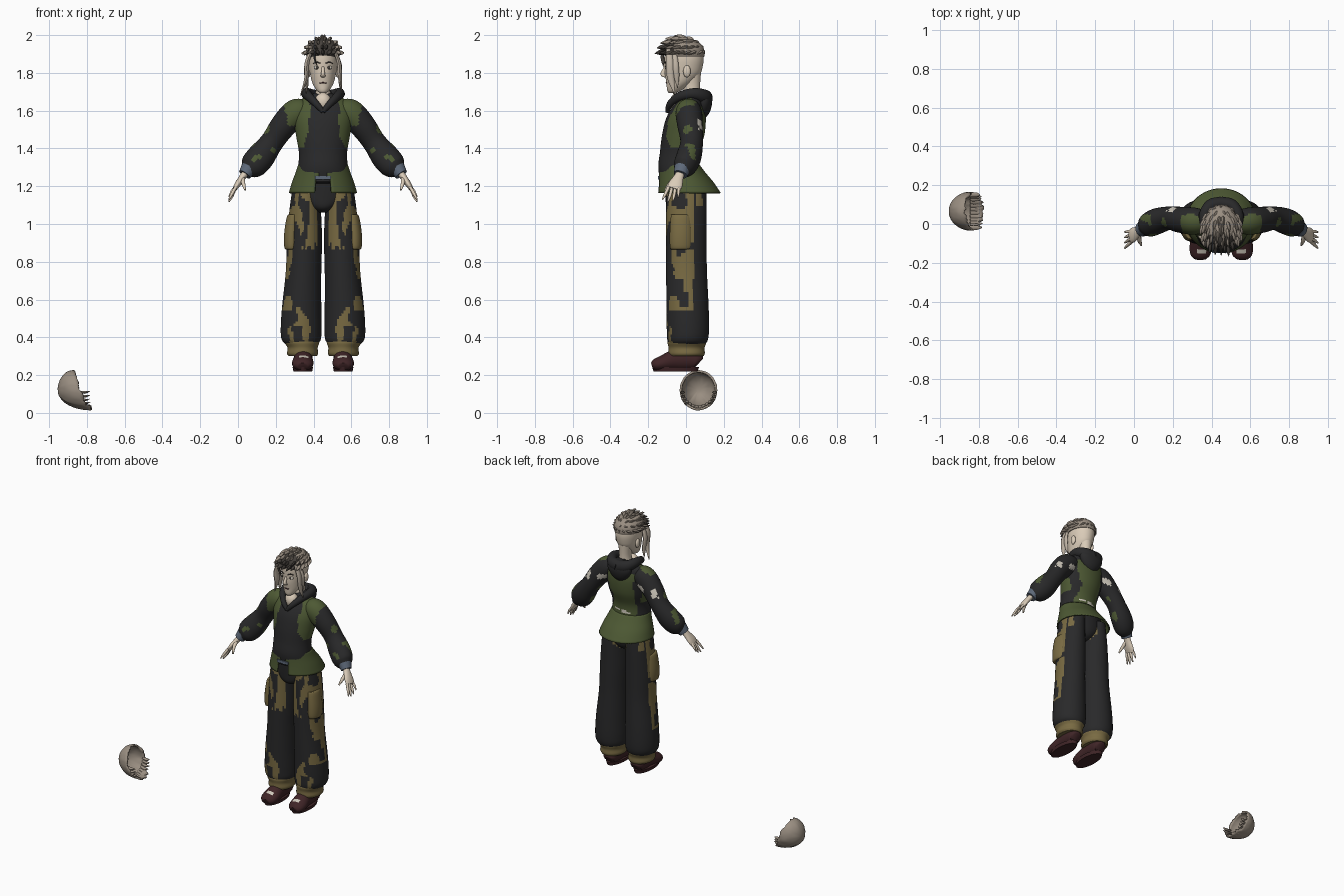
import bpy, bmesh, math, random
from mathutils import Vector, noise

random.seed(4)
CX = 0.45  # the figure stands right of the origin
COLOURS = {
    "black cloth": (0.022, 0.022, 0.023), "olive green": (0.075, 0.10, 0.034),
    "khaki": (0.19, 0.145, 0.055), "skin": (0.70, 0.60, 0.48),
    "hair taupe": (0.32, 0.27, 0.22), "dark hair": (0.06, 0.052, 0.045),
    "maroon leather": (0.05, 0.018, 0.02), "cream": (0.62, 0.58, 0.50),
    "slate blue": (0.11, 0.14, 0.19), "lock beige": (0.52, 0.45, 0.37)}
MATS = []
for n, c in COLOURS.items():
    m = bpy.data.materials.new(n)
    m.diffuse_color = (*c, 1)
    MATS.append(m)
BLACK, GREEN, KHAKI, SKIN, HAIR, DARK, BOOT, CREAM, SLATE, LOCK = range(10)


def finish(bm, name, paint, side=1, thick=0):
    """Paint faces by a rule of (outward x, y, z); a rule giving None removes the face."""
    bmesh.ops.recalc_face_normals(bm, faces=bm.faces[:])
    if callable(paint):
        gone = []
        for f in bm.faces:
            c = f.calc_center_median()
            k = paint((c.x - CX) * side, c.y, c.z)
            if k is None:
                gone.append(f)
            else:
                f.material_index = k
        bmesh.ops.delete(bm, geom=gone, context='FACES')
    else:
        for f in bm.faces:
            f.material_index = paint
    me = bpy.data.meshes.new(name)
    bm.to_mesh(me)
    bm.free()
    for m in MATS:
        me.materials.append(m)
    ob = bpy.data.objects.new(name, me)
    bpy.context.collection.objects.link(ob)
    bpy.ops.object.select_all(action='DESELECT')
    ob.select_set(True)
    bpy.context.view_layer.objects.active = ob
    bpy.ops.object.shade_smooth_by_angle(angle=math.radians(50))
    if thick:
        ob.modifiers.new("thickness", 'SOLIDIFY').thickness = thick
    return ob


def tube(name, pts, paint, side=1, segs=16, sub=4, ref=(0, 1, 0), flat=False, cap=True, thick=0):
    """Smooth loft through points (x offset, y, z, radius a, radius b)."""
    P = [Vector(p) for p in pts]
    P = [P[0] * 2 - P[1]] + P + [P[-1] * 2 - P[-2]]
    path = []
    for i in range(1, len(P) - 2):
        a, b, c, d = P[i - 1:i + 3]
        for k in range(sub):
            t = k / sub
            path.append(0.5 * (2 * b + (c - a) * t + (2 * a - 5 * b + 4 * c - d) * t * t
                               + (3 * b - a - 3 * c + d) * t ** 3))
    path.append(P[-2])
    pos = [Vector((CX + side * p[0], p[1], p[2])) for p in path]
    bm, rings = bmesh.new(), []
    for i, p in enumerate(path):
        t = Vector((0, 0, 1)) if flat else (pos[min(i + 1, len(pos) - 1)] - pos[max(i - 1, 0)]).normalized()
        u = Vector(ref).cross(t).normalized()
        v = t.cross(u)
        ra, rb = max(p[3], 0.001), max(p[4], 0.001)
        rings.append([bm.verts.new(pos[i] + u * ra * math.cos(w) + v * rb * math.sin(w))
                      for w in (2 * math.pi * (j + 0.5) / segs for j in range(segs))])
    for r, q in zip(rings, rings[1:]):
        for j in range(segs):
            bm.faces.new((r[j], r[(j + 1) % segs], q[(j + 1) % segs], q[j]))
    if cap:
        bm.faces.new(rings[0])
        bm.faces.new(rings[-1])
    return finish(bm, name, paint, side, thick)


def ball(name, x, y, z, rx, ry, rz, paint, segs=16):
    bm = bmesh.new()
    bmesh.ops.create_uvsphere(bm, u_segments=segs, v_segments=segs // 2 + 2, radius=1)
    for v in bm.verts:
        v.co = Vector((CX + x + v.co.x * rx, y + v.co.y * ry, z + v.co.z * rz))
    return finish(bm, name, paint)


def nz(x, y, z):
    return noise.noise(Vector((x, y, z)))


# Cloth colour rules
def torso_paint(x, y, z):
    n, u = nz(x * 18, y * 18, z * 12), abs(x)
    if y < 0.03:
        return GREEN if z > 1.40 and u > 0.075 + 0.022 * n + max(0, 1.5 - z) * 0.35 else BLACK
    if abs(z - 1.335 - 0.1 * x) < 0.008 and -0.05 < x < 0.07 and n > -0.3:
        return CREAM
    return GREEN if u < 0.075 + 0.06 * n + abs(z - 1.45) * 0.25 and z < 1.62 else BLACK


def sleeve_paint(x, y, z):
    n = nz(x * 15, y * 15, z * 15 + 3)
    if y > 0.06 and abs(z - 1.53) < 0.03 and n > -0.1:
        return CREAM
    if z > 1.52 and y < 0.04 and x < 0.20 + 0.04 * n:
        return GREEN
    return GREEN if n > 0.27 and y < 0.05 else BLACK


def leg_paint(x, y, z):
    n, streak = nz(x * 14, y * 14, z * 9), nz(x * 38, y * 12, z * 7)
    if z > 1.09 + 0.04 * n and y > 0.05:
        return KHAKI if x < 0.05 or x > 0.14 else BLACK
    if z > 0.86 + 0.12 * n and y < 0.045 and x > 0.03:
        return KHAKI if streak > -0.08 - max(0, x - 0.13) * 5 else BLACK
    if z < 0.86 and x > 0.165 and y < 0.04 and z > 0.54:
        return KHAKI if n > 0.02 else BLACK
    if z < 0.56 and y < 0.0:
        return KHAKI if abs(x - 0.12) < (0.55 - z) * 0.5 + 0.05 * n and (z > 0.46 or n > 0.05) else BLACK
    return BLACK


def boot_paint(x, y, z):
    return CREAM if -0.155 < y < -0.125 and z > 0.255 and abs(x - 0.10) < 0.024 else BOOT


# Torso, pelvis and flared jacket hem
tube("jacket_body", [(0, -.03, 1.22, .145, .105), (0, -.04, 1.30, .132, .107), (0, -.035, 1.38, .128, .103),
     (0, -.015, 1.47, .143, .112), (0, .0, 1.56, .155, .105), (0, .015, 1.63, .145, .08),
     (0, .03, 1.67, .10, .055), (0, .035, 1.69, .05, .04)], torso_paint, segs=64, sub=7, flat=True)
tube("jacket_hem", [(0, -.037, 1.315, .131, .108), (0, -.02, 1.27, .146, .125), (0, 0, 1.22, .165, .147),
     (0, .016, 1.165, .181, .168)],
     lambda x, y, z: None if y < 0 and abs(x) < .03 + (1.25 - z) * .2 and z < 1.275
     else (BLACK if y < 0 and abs(x) < .05 and z > 1.27 else GREEN),
     segs=64, sub=5, flat=True, cap=False, thick=.008)
tube("pelvis", [(0, -.01, 1.06, .03, .05), (0, -.01, 1.085, .075, .09), (0, -.005, 1.14, .14, .105),
     (0, -.01, 1.26, .14, .11)], BLACK, segs=32, flat=True)
tube("belt_buckle", [(-.042, -.14, 1.245, .014, .012), (.042, -.14, 1.245, .014, .012)], SLATE, segs=4, sub=1)
ball("waist_belt", 0, -.03, 1.23, .12, .112, .025, BLACK, 32)

# Neckline and hood
ball("chest_skin", 0, -.045, 1.645, .045, .04, .05, SKIN)
tube("neck", [(0, .025, 1.62, .055, .05), (0, .03, 1.68, .042, .044), (0, .03, 1.73, .038, .045),
     (0, .03, 1.80, .045, .05)], SKIN, flat=True)
for s, side in ((1, "right"), (-1, "left")):
    tube("hood_edge_" + side, [(.0, -.098, 1.595, .012, .012), (.035, -.085, 1.635, .017, .018),
         (.075, -.035, 1.675, .022, .024), (.088, .04, 1.69, .028, .03), (.055, .095, 1.675, .033, .038),
         (0, .108, 1.665, .034, .042)], BLACK, s, ref=(0, 0, 1))
tube("hood_back", [(0, .085, 1.555, .015, .012), (0, .09, 1.59, .06, .035), (0, .095, 1.64, .088, .043),
     (0, .09, 1.685, .08, .04), (0, .085, 1.705, .04, .02)], BLACK, segs=24, flat=True)

# Limbs, mirrored left and right
for s, side in ((1, "right"), (-1, "left")):
    tube("sleeve_" + side, [(.09, .015, 1.60, .06, .06), (.145, .015, 1.585, .075, .07), (.21, .022, 1.52, .069, .067),
         (.27, .03, 1.435, .062, .06), (.33, .015, 1.355, .074, .066), (.375, -.008, 1.305, .068, .06),
         (.405, -.025, 1.278, .036, .036)], sleeve_paint, s, segs=36, sub=8)
    tube("wrist_cuff_" + side, [(.392, -.018, 1.295, .044, .044), (.415, -.03, 1.262, .034, .037)], SLATE, s)
    tube("palm_" + side, [(.395, -.022, 1.29, .02, .022), (.425, -.038, 1.25, .018, .026),
         (.452, -.055, 1.21, .016, .038), (.468, -.065, 1.185, .011, .036)], SKIN, s)
    for i, name in enumerate(("index", "middle", "ring", "little")):
        y, e = -.092 + i * .018, -.125 + i * .028
        drop = (.0, -.012, -.006, .012)[i]
        tube(name + "_finger_" + side, [(.462, y, 1.195, .009, .009), (.482, (y + e) / 2, 1.16 + drop, .0085, .0085),
             (.498, e, 1.13 + drop, .004, .004)], SKIN, s, segs=8)
    tube("thumb_" + side, [(.425, -.05, 1.245, .012, .013), (.422, -.085, 1.215, .011, .011),
         (.412, -.11, 1.18, .005, .005)], SKIN, s, segs=8)
    tube("trouser_leg_" + side, [(.112, .005, .355, .075, .09), (.115, .008, .385, .102, .107),
         (.116, .01, .44, .108, .112), (.113, .008, .56, .104, .112), (.103, .003, .75, .094, .108),
         (.098, .002, .92, .093, .107), (.094, .002, 1.08, .083, .107), (.088, .002, 1.20, .072, .105)],
         leg_paint, s, segs=56, sub=9, flat=True)
    tube("trouser_cuff_" + side, [(.108, .003, .30, .074, .09), (.108, .003, .315, .083, .097),
         (.108, .003, .345, .08, .096), (.112, .005, .375, .093, .103), (.114, .007, .40, .085, .09)],
         KHAKI, s, segs=32, flat=True)
    tube("cargo_pocket_" + side, [(.165, -.025, .865, .025, .045), (.167, -.025, .875, .038, .06),
         (.165, -.025, .95, .041, .062), (.158, -.025, 1.04, .033, .056), (.155, -.025, 1.05, .02, .05)],
         KHAKI, s, segs=20, flat=True)
    tube("thigh_pocket_" + side, [(.165, .01, .55, .03, .035), (.168, .01, .56, .046, .045),
         (.163, -.01, .64, .042, .04), (.155, -.02, .70, .03, .025)], KHAKI, s, segs=20, flat=True)
    tube("boot_" + side, [(.105, .07, .265, .03, .03), (.105, .055, .275, .045, .046), (.105, 0, .285, .05, .06),
         (.105, -.06, .28, .05, .055), (.107, -.12, .264, .057, .042), (.108, -.16, .254, .05, .033),
         (.108, -.18, .248, .03, .018)], boot_paint, s, segs=28, ref=(0, 0, 1))
    tube("boot_sole_" + side, [(.107, -.055, .22, .05, .118), (.107, -.055, .243, .055, .125)],
         BOOT, s, segs=24, sub=1, flat=True)

# Head and face
tube("head", [(0, -.075, 1.693, .016, .016), (0, -.062, 1.708, .034, .038), (0, -.038, 1.745, .056, .066),
     (0, -.019, 1.79, .068, .092), (0, -.012, 1.83, .076, .1), (0, -.01, 1.88, .081, .104),
     (0, -.012, 1.93, .074, .094), (0, -.015, 1.97, .045, .06), (0, -.015, 1.98, .01, .01)],
     SKIN, segs=32, flat=True)
tube("nose", [(0, -.105, 1.835, .007, .008), (0, -.122, 1.80, .010, .013), (0, -.117, 1.782, .013, .012),
     (0, -.105, 1.775, .006, .006)], SKIN, segs=12, flat=True)
ball("mouth", 0, -.098, 1.747, .02, .01, .005, BOOT)
for s, side in ((1, "right"), (-1, "left")):
    ball("eye_" + side, s * .032, -.098, 1.828, .017, .011, .010, CREAM)
    ball("iris_" + side, s * .031, -.106, 1.828, .007, .005, .008, DARK, 10)
    ball("ear_" + side, s * .077, .005, 1.808, .012, .02, .032, SKIN)
    tube("eyebrow_" + side, [(.014, -.11, 1.85, .004, .004), (.035, -.106, 1.857, .004, .004),
         (.052, -.094, 1.85, .002, .002)], DARK, s, segs=6)

# Hair cap with overlapping rows of tufts swept forward
tube("hair_cap", [(0, -.006, 1.885, .086, .103), (0, -.01, 1.905, .092, .109), (0, -.014, 1.94, .087, .104),
     (0, -.018, 1.97, .06, .075), (0, -.02, 1.983, .015, .02)],
     lambda x, y, z: DARK if y < -.06 else HAIR, segs=32, flat=True)
for row, (elev, count) in enumerate(((.12, 20), (.45, 17), (.8, 13), (1.15, 8), (1.5, 3))):
    for k in range(count):
        a = 2 * math.pi * (k + .5 * (row % 2) + random.uniform(-.2, .2)) / count
        d = Vector((math.cos(a) * math.cos(elev), math.sin(a) * math.cos(elev), math.sin(elev)))
        base = Vector((d.x * .088, d.y * .105 - .015, 1.90 + d.z * .082))
        sweep = Vector((d.x * .25, -.55 + .3 * d.y, -.3 * math.cos(elev) + .15)).normalized()
        size = random.uniform(.04, .055)
        mid, tip = base + sweep * size * .5 + d * .006, base + sweep * size + d * .003
        back = base - sweep * size * .4 - d * .006
        tube("hair_tuft", [(*back, .004, .004), (*base, .009, .015), (*mid, .007, .011), (*tip, .001, .001)],
             DARK if d.y < -.6 and elev < .5 else HAIR, segs=6, sub=2, ref=d)

# Long side locks and a loose fringe strand
LOCKS = (([(-.06, -.09, 1.925), (-.085, -.095, 1.85), (-.088, -.085, 1.77), (-.12, -.06, 1.68)], .024, LOCK),
         ([(-.07, -.06, 1.91), (-.09, -.06, 1.83), (-.085, -.055, 1.75), (-.09, -.05, 1.69)], .02, LOCK),
         ([(.06, -.09, 1.925), (.085, -.085, 1.85), (.09, -.08, 1.77), (.10, -.06, 1.69)], .021, LOCK),
         ([(.07, -.06, 1.91), (.092, -.055, 1.84), (.09, -.05, 1.78), (.085, -.045, 1.72)], .016, LOCK),
         ([(-.03, -.115, 1.93), (-.045, -.125, 1.89), (-.04, -.122, 1.86), (-.03, -.12, 1.835)], .009, DARK))
for pts, r, col in LOCKS:
    tube("hair_lock", [(*p, r * .55 * w, r * w) for p, w in zip(pts, (.7, 1, .9, .1))], col, segs=10)

# Detached hair shell: a bowl opening toward +x, with a ragged rim
bm, rings, N = bmesh.new(), [], 48
for i in range(1, 15):
    th, ring = math.pi / 2 * i / 14, []
    for j in range(N):
        ph = 2 * math.pi * j / N
        cy, cz = math.cos(ph), math.sin(ph)
        depth = .118 - .035 * cz + (.02 if cz < -.85 else 0)
        lump = 1 + .035 * nz(cy * 5, cz * 5, th * 2)
        jag = (random.uniform(-.005, .01) if i == 14 else 0)
        ring.append(bm.verts.new((-.955 + depth * (1 - math.cos(th)) + jag,
                                  .066 + .1 * math.sin(th) * cy * lump,
                                  .12 + .106 * math.sin(th) * cz * lump)))
    rings.append(ring)
for r, q in zip(rings, rings[1:]):
    for j in range(N):
        bm.faces.new((r[j], r[(j + 1) % N], q[(j + 1) % N], q[j]))
bm.faces.new(rings[0])
finish(bm, "loose_hair_shell", HAIR, thick=.012)
for k in range(14):
    y = .066 + .085 * math.cos(k * math.pi / 13)
    h = .10 * math.sin(k * math.pi / 13)
    tube("shell_rim_tuft", [(-.845 - CX, y, .112 - h * .75, .006, .012), (-.81 - CX, y, .108 - h * .86, .008, .012),
         (-.785 - CX + random.uniform(-.012, .005), y, .115 - h * .88, .001, .002)], HAIR, segs=6, sub=2)
